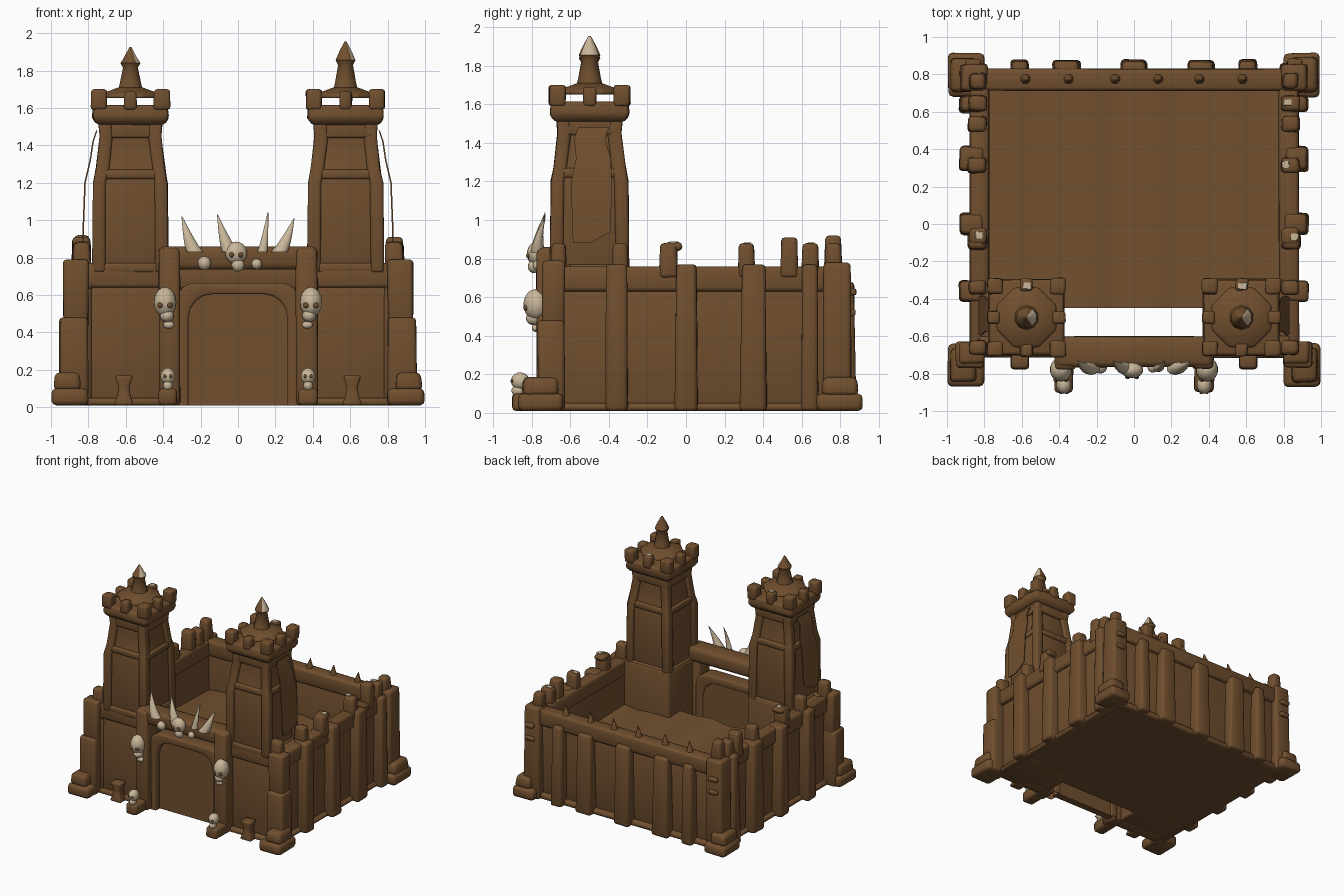
import bpy, bmesh, math, random
from mathutils import Vector

random.seed(4)
cube = bpy.data.objects.get("Cube")
if cube:
    bpy.data.objects.remove(cube, do_unlink=True)


def material(name, rgb):
    m = bpy.data.materials.new(name)
    m.use_nodes = True
    m.diffuse_color = (*rgb, 1)
    m.node_tree.nodes["Principled BSDF"].inputs["Base Color"].default_value = (*rgb, 1)
    return m


BROWN = material("brown mud wood", (0.163, 0.078, 0.028))
BONE = material("pale bone", (0.58, 0.47, 0.32))


def finish(name, bm, mat=BROWN, bevel=0.0):
    bmesh.ops.recalc_face_normals(bm, faces=bm.faces)
    me = bpy.data.meshes.new(name)
    bm.to_mesh(me)
    bm.free()
    me.materials.append(mat)
    ob = bpy.data.objects.new(name, me)
    bpy.context.collection.objects.link(ob)
    for p in me.polygons:
        p.use_smooth = True
    if bevel:
        mod = ob.modifiers.new("soft edges", "BEVEL")
        mod.width, mod.segments = bevel, 2
        mod.limit_method, mod.angle_limit = "ANGLE", math.radians(40)
    else:
        me.set_sharp_from_angle(angle=math.radians(50))
    return ob


def loft(bm, levels, n=4, jitter=0.0):
    """Stack of rings; each level is z, centre x, centre y, half x, half y."""
    rings = []
    k = math.sqrt(2) if n == 4 else 1
    for z, cx, cy, hx, hy in levels:
        ring = []
        for i in range(n):
            a = math.tau * (i + 0.5) / n
            j = [random.uniform(-jitter, jitter) for _ in range(2)]
            ring.append(bm.verts.new((cx + hx * k * math.cos(a) + j[0],
                                      cy + hy * k * math.sin(a) + j[1], z)))
        rings.append(ring)
    for a, b in zip(rings, rings[1:]):
        for i in range(n):
            bm.faces.new((a[i], a[(i + 1) % n], b[(i + 1) % n], b[i]))
    bm.faces.new(rings[0][::-1])
    bm.faces.new(rings[-1])


def box(bm, x0, x1, y0, y1, z0, z1, taper=1.0, jitter=0.005):
    cx, cy, hx, hy = (x0 + x1) / 2, (y0 + y1) / 2, abs(x1 - x0) / 2, (y1 - y0) / 2
    loft(bm, [(z0, cx, cy, hx, hy), (z1, cx, cy, hx * taper, hy * taper)], 4, jitter)


def ball(bm, x, y, z, rx, ry, rz):
    res = bmesh.ops.create_uvsphere(bm, u_segments=14, v_segments=10, radius=1)
    for v in res["verts"]:
        v.co = Vector((x + v.co.x * rx, y + v.co.y * ry, z + v.co.z * rz))


def thicken(bm):
    """Extrude every face, keep the first side, return the new vertices."""
    res = bmesh.ops.extrude_face_region(bm, geom=bm.faces[:], use_keep_orig=True)
    return [v for v in res["geom"] if isinstance(v, bmesh.types.BMVert)]


SIDES = ((1, "left"), (-1, "right"))

# Solid courtyard with a rippled floor
bm = bmesh.new()
bmesh.ops.create_grid(bm, x_segments=40, y_segments=12, size=1)
for v in bm.verts:
    v.co = (v.co.x * 0.8, 0.155 + v.co.y * 0.605, 0.01)
for v in thicken(bm):
    x, y = v.co.x, v.co.y
    v.co.z = 0.37 - 0.03 * y + 0.012 * math.sin(x * 17) * (0.6 + 0.4 * math.cos(x * 7))
finish("courtyard_floor", bm)

# Back wall: panel, top beam, pilasters, spikes
bm = bmesh.new()
box(bm, -0.86, 0.86, 0.73, 0.8, 0.01, 0.7)
box(bm, -0.86, 0.86, 0.715, 0.83, 0.63, 0.76)
box(bm, -0.88, 0.88, 0.74, 0.83, 0.01, 0.06)
for x in (-0.61, -0.36, 0, 0.36, 0.61):
    w = 0.075 if abs(x) < 0.5 else 0.05
    box(bm, x - w, x + w, 0.76, 0.88, 0.01, 0.68, 0.85)
finish("back_wall", bm, bevel=0.02)
bm = bmesh.new()
for x in (-0.58, -0.35, -0.1, 0.13, 0.35, 0.58):
    loft(bm, [(0.73, x, 0.775, 0.034, 0.034), (0.78, x, 0.775, 0.022, 0.022),
              (0.84, x + 0.01, 0.77, 0.003, 0.003)], 8)
finish("back_wall_spikes", bm)

for s, side in SIDES:
    # Side wall: panel, top beam, pilasters
    bm = bmesh.new()
    box(bm, s * 0.78, s * 0.85, -0.7, 0.8, 0.01, 0.7)
    box(bm, s * 0.775, s * 0.88, -0.7, 0.8, 0.63, 0.76)
    box(bm, s * 0.8, s * 0.88, -0.7, 0.8, 0.01, 0.05)
    for y, w in ((-0.36, 0.06), (0, 0.06), (0.35, 0.07), (0.64, 0.045)):
        box(bm, s * 0.8, s * 0.935, y - w, y + w, 0.01, 0.77, 0.9)
    finish(side + "_side_wall", bm, bevel=0.02)

    # Merlons along the side wall
    bm = bmesh.new()
    for y0, y1, top in ((-0.14, -0.04, 0.88), (0.27, 0.36, 0.88),
                        (0.49, 0.58, 0.91), (0.6, 0.69, 0.88)):
        box(bm, s * 0.785, s * 0.89, y0, y1, 0.7, top, 0.88)
    box(bm, s * 0.79, s * 0.88, -0.11, -0.02, 0.84, 0.885)
    finish(side + "_merlons", bm, bevel=0.02)

    # Corner posts with stacked stone feet
    bm = bmesh.new()
    box(bm, s * 0.78, s * 0.93, 0.71, 0.86, 0.01, 0.78, 0.92)
    box(bm, s * 0.79, s * 0.88, 0.72, 0.81, 0.75, 0.92 if s < 0 else 0.88, 0.85)
    box(bm, s * 0.8, s * 0.955, -0.77, -0.63, 0.01, 0.48)
    box(bm, s * 0.8, s * 0.935, -0.745, -0.63, 0.42, 0.79)
    box(bm, s * 0.785, s * 0.885, -0.7, -0.62, 0.7, 0.88, 0.92)
    box(bm, s * 0.785, s * 0.885, -0.38, -0.3, 0.7, 0.88, 0.92)
    finish(side + "_corner_posts", bm, bevel=0.02)
    bm = bmesh.new()
    for y0, y1 in ((-0.87, -0.64), (0.68, 0.915)):
        box(bm, s * 0.8, s * 0.995, y0, y1, 0.01, 0.1)
        box(bm, s * 0.84, s * 0.985, y0 + 0.02, y1 - 0.02, 0.09, 0.185, 0.92)
    finish(side + "_corner_feet", bm, bevel=0.025)

    # Wooden pegs tied on the back corner
    bm = bmesh.new()
    for z in (0.5, 0.61):
        box(bm, s * 0.82, s * 0.9, 0.84, 0.88, z, z + 0.035)
    finish(side + "_corner_pegs", bm, bevel=0.01)

    # Front wall beneath the tower
    bm = bmesh.new()
    box(bm, s * 0.37, s * 0.84, -0.68, -0.295, 0.01, 0.76)
    box(bm, s * 0.4, s * 0.83, -0.7, -0.6, 0.64, 0.77)
    box(bm, s * 0.4, s * 0.83, -0.715, -0.6, 0.01, 0.05)
    finish(side + "_front_wall", bm, bevel=0.015)
    bm = bmesh.new()
    px = s * 0.61
    loft(bm, [(0.01, px, -0.73, 0.055, 0.05), (0.06, px, -0.73, 0.035, 0.04),
              (0.11, px, -0.73, 0.03, 0.035), (0.17, px, -0.73, 0.05, 0.045)], 4)
    finish(side + "_front_stub", bm, bevel=0.015)

    # Tower shaft: recessed core, corner posts, cross bands
    tx, ty = s * 0.575, -0.5
    profile = ((0.72, 0.205), (1.2, 0.2), (1.28, 0.185), (1.45, 0.165), (1.56, 0.175))
    bm = bmesh.new()
    loft(bm, [(z, tx, ty, h - 0.022, h - 0.022) for z, h in profile])
    for i in (-1, 1):
        for j in (-1, 1):
            loft(bm, [(z, tx + i * (h - 0.035), ty + j * (h - 0.035), 0.035, 0.035)
                      for z, h in profile], 4, 0.004)
    finish(side + "_tower_shaft", bm, bevel=0.015)
    bm = bmesh.new()
    for z, h, t in ((0.72, 0.2, 0.05), (1.22, 0.188, 0.05), (1.44, 0.165, 0.1)):
        loft(bm, [(z, tx, ty, h, h), (z + t, tx, ty, h, h)])
    finish(side + "_tower_bands", bm, bevel=0.012)

    # Tower platform with merlons
    bm = bmesh.new()
    loft(bm, [(1.51, tx, ty, 0.18, 0.18), (1.545, tx, ty, 0.205, 0.205),
              (1.615, tx, ty, 0.2, 0.2)], 4, 0.004)
    for i in (-1, 0, 1):
        for j in (-1, 0, 1):
            if i or j:
                c = 0.042 if i and j else 0.034
                mx, my = tx + i * (0.21 - c), ty + j * (0.21 - c)
                box(bm, mx - c, mx + c, my - c, my + c, 1.59, 1.7 if i and j else 1.69)
    finish(side + "_tower_battlement", bm, bevel=0.015)

    # Tower roof on a short pillar
    bm = bmesh.new()
    loft(bm, [(1.652, tx, ty, 0.175, 0.175), (1.675, tx, ty, 0.17, 0.17),
              (1.71, tx, ty, 0.07, 0.07)], 8)
    box(bm, tx - 0.03, tx + 0.03, ty - 0.03, ty + 0.03, 1.58, 1.68)
    finish(side + "_tower_roof", bm, bevel=0.01)

    # Pointed spire, bare bone on one flank of the tip
    top = 0.03 if s > 0 else 0.0
    bm = bmesh.new()
    loft(bm, [(1.67, tx, ty, 0.075, 0.075), (1.74, tx, ty, 0.058, 0.058),
              (1.815 + top / 2, tx, ty, 0.042, 0.042), (1.84 + top / 2, tx, ty, 0.056, 0.056),
              (1.87 + top, tx, ty, 0.036, 0.036), (1.925 + top, tx, ty, 0.006, 0.006)], 10)
    spire = finish(side + "_spire", bm)
    spire.data.materials.append(BONE)
    for p in spire.data.polygons:
        p.material_index = int(p.center.z > 1.845 + top / 2 and p.normal.x > 0.45)

    # Hide banner hanging on the outer tower face
    bm = bmesh.new()
    loft(bm, [(0.88, s * 0.826, -0.54, 0.004, 0.045), (0.94, s * 0.828, -0.49, 0.004, 0.1),
              (1.2, s * 0.818, -0.49, 0.004, 0.105), (1.32, s * 0.79, -0.48, 0.004, 0.09),
              (1.42, s * 0.775, -0.5, 0.004, 0.08), (1.48, s * 0.755, -0.48, 0.004, 0.08)])
    finish(side + "_banner", bm)

    # Gate post, with skull and bone trophies
    bm = bmesh.new()
    box(bm, s * 0.31, s * 0.425, -0.775, -0.61, 0.01, 0.85)
    box(bm, s * 0.325, s * 0.425, -0.9, -0.7, 0.01, 0.1)
    finish(side + "_gate_post", bm, bevel=0.02)
    gx = s * 0.39
    bm = bmesh.new()
    ball(bm, gx, -0.778, 0.562, 0.06, 0.065, 0.08)
    ball(bm, gx - s * 0.01, -0.79, 0.49, 0.038, 0.04, 0.035)
    ball(bm, gx - s * 0.02, -0.78, 0.44, 0.03, 0.02, 0.02)
    ball(bm, gx - s * 0.015, -0.86, 0.165, 0.04, 0.048, 0.045)
    ball(bm, gx - s * 0.015, -0.87, 0.115, 0.026, 0.035, 0.03)
    finish(side + "_gate_skulls", bm, BONE)
    bm = bmesh.new()
    for e in (-0.026, 0.026):
        ball(bm, gx + e, -0.832, 0.545, 0.016, 0.012, 0.015)
        ball(bm, gx - s * 0.015 + e * 0.6, -0.902, 0.165, 0.009, 0.008, 0.01)
    finish(side + "_skull_eyes", bm)

# Pale chips on top of walls and towers
bm = bmesh.new()
for x, y, z in ((0.86, -0.07, 0.885), (0.81, 0.32, 0.88), (0.82, 0.65, 0.88),
                (-0.83, -0.06, 0.885), (0.58, -0.33, 1.69), (-0.57, -0.33, 1.69)):
    box(bm, x - 0.02, x + 0.02, y - 0.016, y + 0.016, z - 0.003, z + 0.004)
finish("wall_chips", bm, BONE)

# Gate lintel, with an open slot above the arched door frame
bm = bmesh.new()
box(bm, -0.42, 0.42, -0.765, -0.6, 0.735, 0.86)
finish("gate_lintel", bm, bevel=0.03)


def arch(w, h, c):
    """Half-outline of an arch, mirrored, running from foot to foot."""
    half = [(w, 0.01), (w, h - c)] + [
        (w - c + c * math.cos(a), h - c + c * math.sin(a))
        for a in (0.4, 0.8, 1.2, math.pi / 2)]
    return half + [(-x, z) for x, z in reversed(half)]


bm = bmesh.new()
inner, outer = arch(0.265, 0.605, 0.13), arch(0.33, 0.665, 0.1)
rings = [[bm.verts.new((x, y, z)) for x, z in pts]
         for pts, y in ((inner, -0.72), (outer, -0.72), (outer, -0.6), (inner, -0.6))]
for k in range(4):
    a, b = rings[k], rings[(k + 1) % 4]
    for i in range(len(a) - 1):
        bm.faces.new((a[i], a[i + 1], b[i + 1], b[i]))
finish("gate_arch", bm, bevel=0.012)
bm = bmesh.new()
bm.faces.new([bm.verts.new((x, -0.67, z)) for x, z in arch(0.29, 0.63, 0.13)])
for v in thicken(bm):
    v.co.y += 0.06
finish("gate_door", bm)

# Curved horns and skulls on the lintel
bm = bmesh.new()
for x, tip, top in ((-0.23, -0.3, 1.02), (-0.04, -0.11, 1.03), (0.13, 0.16, 1.04), (0.22, 0.3, 1.01)):
    wide = 0.026 if x == 0.13 else 0.045
    rings = []
    for i in range(7):
        t = i / 6
        r = wide * (1 - t) + 0.002
        rings.append((0.83 + (top - 0.83) * t, x + (tip - x) * t ** 0.8,
                      -0.77 + 0.04 * t * t, r, r * 0.8))
    loft(bm, rings, 10)
finish("lintel_horns", bm, BONE)
bm = bmesh.new()
ball(bm, -0.01, -0.78, 0.825, 0.06, 0.045, 0.06)
ball(bm, 0.0, -0.79, 0.76, 0.035, 0.03, 0.035)
ball(bm, -0.18, -0.765, 0.77, 0.036, 0.035, 0.037)
ball(bm, 0.1, -0.765, 0.765, 0.028, 0.03, 0.028)
finish("lintel_skulls", bm, BONE)
bm = bmesh.new()
for e in (-0.034, 0.014):
    ball(bm, e, -0.817, 0.815, 0.014, 0.012, 0.014)
finish("lintel_skull_eyes", bm)
